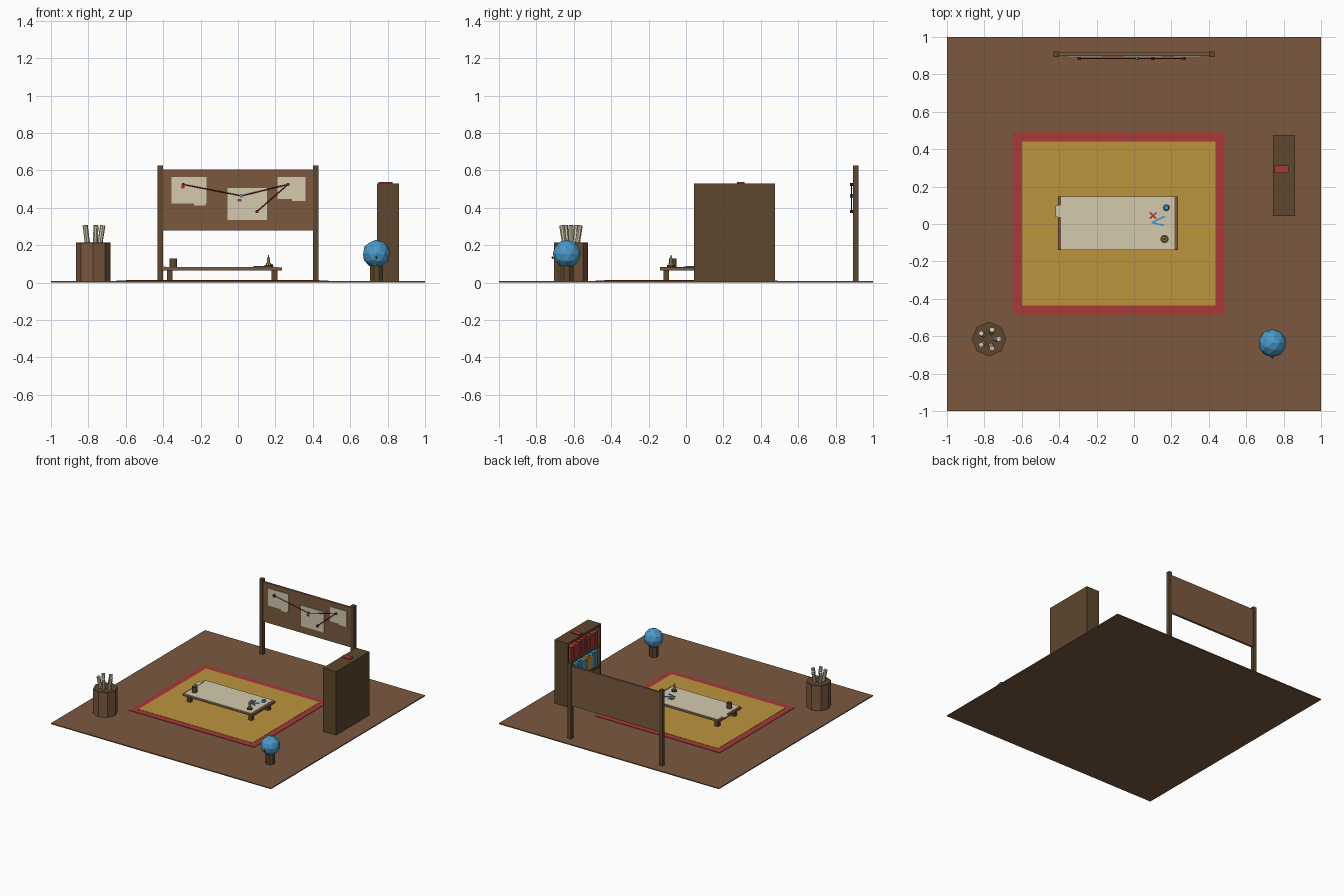
import bpy, math, random
from mathutils import Vector

if "Cube" in bpy.data.objects:
    bpy.data.objects.remove(bpy.data.objects["Cube"])

random.seed(4)


def material(name, r, g, b):
    m = bpy.data.materials.new(name)
    lin = [((c / 255 + 0.055) / 1.055) ** 2.4 for c in (r, g, b)]
    m.diffuse_color = (*lin, 1)
    m.use_nodes = True
    m.node_tree.nodes["Principled BSDF"].inputs["Base Color"].default_value = m.diffuse_color
    return m


WOOD = material("wood brown", 124, 89, 64)
DARK = material("dark wood", 94, 71, 46)
RED = material("red", 168, 58, 57)
STRING = material("string red", 140, 32, 34)
GOLD = material("gold", 188, 149, 61)
PAPER = material("paper cream", 212, 202, 174)
BLUE = material("blue", 74, 154, 203)


def finish(name, mat):
    ob = bpy.context.object
    ob.name = name
    ob.data.materials.append(mat)
    return ob


def box(name, mat, x0, x1, y0, y1, z0, z1, turn=0):
    bpy.ops.mesh.primitive_cube_add(
        size=1, location=((x0 + x1) / 2, (y0 + y1) / 2, (z0 + z1) / 2))
    ob = finish(name, mat)
    ob.scale = (x1 - x0, y1 - y0, z1 - z0)
    ob.rotation_euler.z = turn
    return ob


def rod(name, mat, a, b, r, sides=8, r2=None, cap='NGON', spin=0):
    """Cylinder or cone running from point a to point b."""
    a, b = Vector(a), Vector(b)
    d = b - a
    bpy.ops.mesh.primitive_cone_add(
        vertices=sides, radius1=r, radius2=r if r2 is None else r2,
        depth=d.length, end_fill_type=cap, location=(a + b) / 2)
    ob = finish(name, mat)
    if abs(d.x) + abs(d.y) > 1e-6:
        ob.rotation_euler = d.to_track_quat('Z', 'Y').to_euler()
    else:
        ob.rotation_euler.z = spin
    return ob


def flat_bar(name, mat, a, b, width, z):
    """Thin plate on the table from a to b."""
    a, b = Vector(a), Vector(b)
    c, d = (a + b) / 2, b - a
    box(name, mat, c.x - d.length / 2, c.x + d.length / 2,
        c.y - width / 2, c.y + width / 2, z, z + 0.004, math.atan2(d.y, d.x))


# Floor and rug
box("floor", WOOD, -1, 1, -1, 1, 0, 0.008)
box("rug_border", RED, -0.65, 0.485, -0.485, 0.49, 0.008, 0.012)
box("rug_field", GOLD, -0.60, 0.435, -0.435, 0.44, 0.011, 0.014)

# Low table with a map spread over it
box("table_top", WOOD, -0.405, 0.235, -0.14, 0.148, 0.064, 0.081)
for x in (-0.365, 0.195):
    for y in (-0.105, 0.113):
        box("table_leg", DARK, x - 0.015, x + 0.015, y - 0.015, y + 0.015, 0.012, 0.064)
box("table_map", PAPER, -0.39, 0.216, -0.139, 0.147, 0.081, 0.084)
box("map_flap", PAPER, -0.42, -0.388, 0.037, 0.098, 0.081, 0.087)

# Table items: cup, candle, inkwell, cross mark and dividers
rod("cup", DARK, (-0.345, -0.07, 0.083), (-0.345, -0.07, 0.128), 0.02, 12, cap='NOTHING')
rod("candle_dish", DARK, (0.163, -0.08, 0.083), (0.163, -0.08, 0.093), 0.022, 10)
rod("candle_holder", GOLD, (0.163, -0.08, 0.093), (0.163, -0.08, 0.104), 0.014, 8)
rod("candle", PAPER, (0.163, -0.08, 0.104), (0.163, -0.08, 0.132), 0.008, 8)
rod("candle_flame", GOLD, (0.163, -0.08, 0.132), (0.163, -0.08, 0.153), 0.006, 6, 0)
rod("inkwell", BLUE, (0.173, 0.087, 0.083), (0.173, 0.087, 0.1), 0.018, 8, 0.012)
for s in (-1, 1):
    flat_bar("cross_mark", RED, (0.085, 0.045 - s * 0.016), (0.119, 0.045 + s * 0.016), 0.009, 0.084)
flat_bar("divider_arm", BLUE, (0.094, 0.006), (0.165, 0.041), 0.009, 0.084)
flat_bar("divider_arm", BLUE, (0.094, 0.008), (0.16, -0.008), 0.009, 0.085)

# Notice board on two posts
box("notice_board", WOOD, -0.405, 0.405, 0.899, 0.916, 0.278, 0.604)
for s in (-1, 1):
    box("board_post", DARK, s * 0.415 - 0.015, s * 0.415 + 0.015, 0.892, 0.922, 0.008, 0.626)
for x0, x1, z0, z1 in ((-0.355, -0.168, 0.424, 0.566), (-0.235, -0.175, 0.412, 0.47),
                       (-0.055, 0.155, 0.336, 0.506),
                       (0.21, 0.36, 0.446, 0.566), (0.29, 0.36, 0.437, 0.48)):
    box("pinned_sheet", PAPER, x0, x1, 0.894, 0.9, z0, z1)
for x, z in ((-0.295, 0.51), (0.008, 0.44)):
    box("sheet_mark", RED, x - 0.01, x + 0.01, 0.892, 0.895, z - 0.006, z + 0.006)

# Pins joined by red string
pins = [(-0.293, 0.525), (0.018, 0.464), (0.267, 0.525), (0.101, 0.38)]
for i, (x, z) in enumerate(pins):
    rod("pin", BLUE if i == 1 else STRING, (x, 0.895, z), (x, 0.878, z), 0.009, 8)
for (xa, za), (xb, zb) in zip(pins, pins[1:]):
    rod("string", STRING, (xa, 0.886, za), (xb, 0.886, zb), 0.003, 6)

# Bookcase open toward -x
X0, X1, Y0, Y1, H, T = 0.742, 0.862, 0.042, 0.475, 0.53, 0.016
box("bookcase_back", DARK, X1 - T, X1, Y0, Y1, 0.008, H)
for y in (Y0, Y1 - T):
    box("bookcase_side", DARK, X0, X1 - T, y, y + T, 0.008, H)
STEP = (H - T - 0.012) / 3
levels = [0.012 + i * STEP for i in range(4)]
for z in levels:
    box("bookcase_shelf", DARK, X0, X1 - T, Y0 + T, Y1 - T, z, z + T)

# Rows of books, one colour mix for each shelf
mixes = ([GOLD, GOLD, BLUE], [BLUE, GOLD, BLUE], [RED, RED, RED])
for z, mix in zip(levels, mixes):
    y = Y0 + T + 0.008
    i = 0
    while y < Y1 - T - 0.045:
        w = random.uniform(0.024, 0.036)
        h = random.uniform(0.095, 0.13)
        box("book", mix[i // 2 % 3], X0 + 0.014, X1 - T, y, y + w, z + T, z + T + h)
        y += w + 0.005
        i += 1
box("book_on_top", RED, 0.75, 0.826, 0.272, 0.312, H, H + 0.009)

# Barrel of rolled maps
BX, BY = -0.775, -0.615
rod("barrel", WOOD, (BX, BY, 0.008), (BX, BY, 0.206), 0.092, 8)
rod("barrel_top", DARK, (BX, BY, 0.206), (BX, BY, 0.214), 0.092, 8)
for i in range(5):
    a = math.tau * i / 5
    c, s = math.cos(a), math.sin(a)
    rod("rolled_map", PAPER, (BX + 0.036 * c, BY + 0.036 * s, 0.205),
        (BX + 0.052 * c, BY + 0.052 * s, 0.306), 0.014, 8)

# Globe on a short stand
GX, GY = 0.74, -0.637
rod("globe_stand", DARK, (GX, GY, 0.008), (GX, GY, 0.09), 0.037, 8, spin=math.pi / 8)
bpy.ops.mesh.primitive_ico_sphere_add(subdivisions=2, radius=0.075, location=(GX, GY, 0.154))
finish("globe", BLUE)
rod("globe_pin", DARK, (GX, GY - 0.07, 0.135), (GX, GY - 0.081, 0.132), 0.006, 6)
